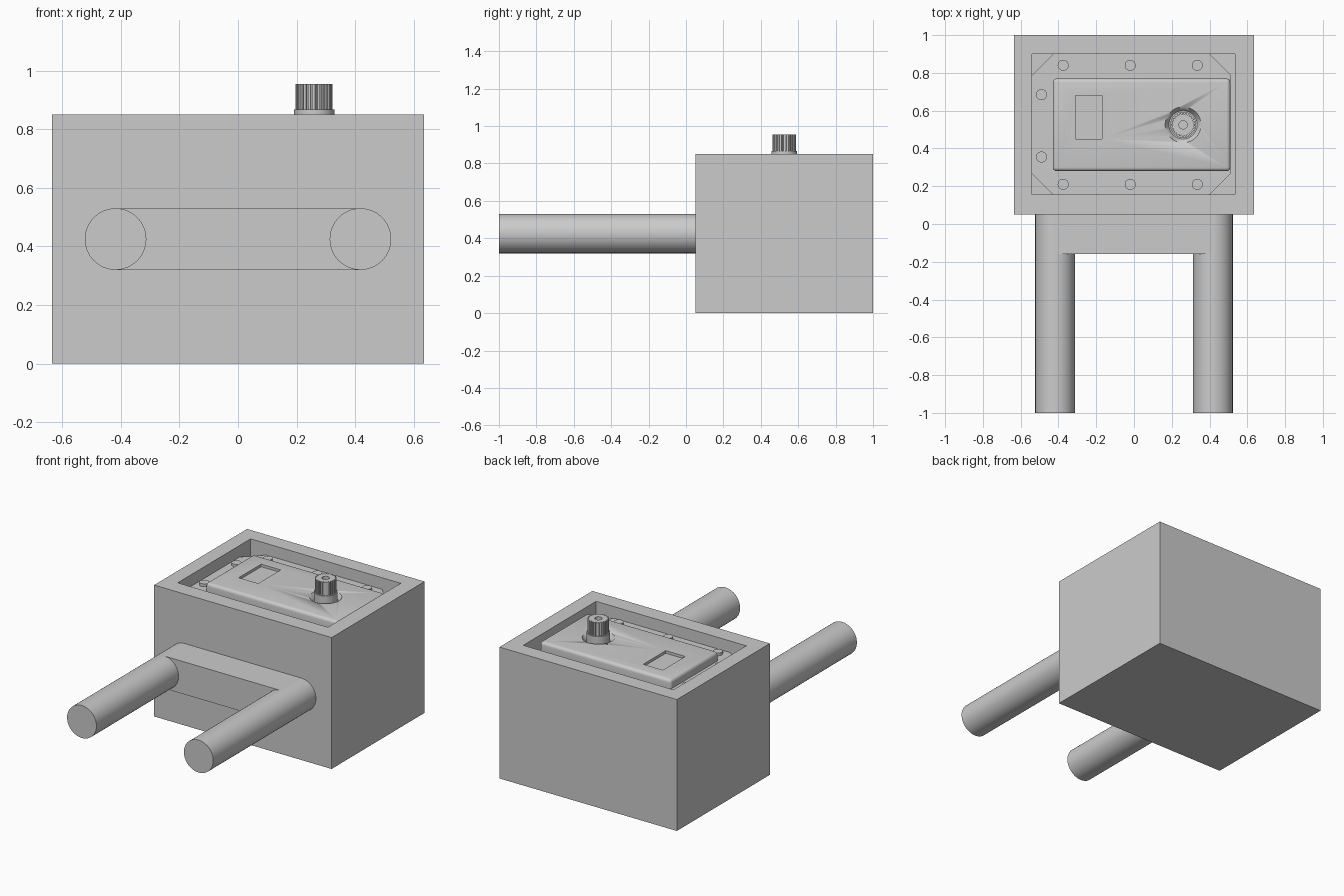
import bpy, bmesh, math
from mathutils import Matrix

if "Cube" in bpy.data.objects:
    bpy.data.objects.remove(bpy.data.objects["Cube"])


def finish(name, bm, smooth=False):
    bmesh.ops.recalc_face_normals(bm, faces=bm.faces[:])
    mesh = bpy.data.meshes.new(name)
    bm.to_mesh(mesh)
    bm.free()
    ob = bpy.data.objects.new(name, mesh)
    bpy.context.collection.objects.link(ob)
    if smooth:
        bpy.context.view_layer.objects.active = ob
        ob.select_set(True)
        bpy.ops.object.shade_smooth_by_angle(angle=math.radians(30))
        ob.select_set(False)
    return ob


def prism(name, pts, z0, z1):
    bm = bmesh.new()
    face = bm.faces.new([bm.verts.new((x, y, z0)) for x, y in pts])
    ext = bmesh.ops.extrude_face_region(bm, geom=[face])
    for v in ext["geom"]:
        if isinstance(v, bmesh.types.BMVert):
            v.co.z = z1
    return finish(name, bm)


def box(name, x0, x1, y0, y1, z0, z1):
    return prism(name, [(x0, y0), (x1, y0), (x1, y1), (x0, y1)], z0, z1)


def cylinder(name, x, y, z0, z1, r0, r1=None, seg=48):
    bm = bmesh.new()
    bmesh.ops.create_cone(bm, cap_ends=True, segments=seg, radius1=r0,
                          radius2=r0 if r1 is None else r1, depth=z1 - z0,
                          matrix=Matrix.Translation((x, y, (z0 + z1) / 2)))
    return finish(name, bm, True)


def cut(ob, cutter):
    mod = ob.modifiers.new("cut", "BOOLEAN")
    mod.operation = "DIFFERENCE"
    mod.solver = "EXACT"
    mod.object = cutter
    cutter.hide_render = True
    cutter.hide_set(True)


# Housing with open top recess
housing = box("housing", -0.635, 0.635, 0.05, 1.0, 0, 0.85)
cut(housing, box("recess_cutter", -0.54, 0.535, 0.155, 0.9, 0.68, 0.95))

# Mounting plate with clipped corners
x0, x1, y0, y1, c = -0.54, 0.512, 0.155, 0.9, 0.112
prism("mounting_plate", [(x0 + c, y0), (x1 - c, y0), (x1, y0 + c), (x1, y1 - c),
                         (x1 - c, y1), (x0 + c, y1), (x0, y1 - c), (x0, y0 + c)], 0.74, 0.775)

# Screws around the plate
spots = [(x, y) for x in (-0.375, -0.02, 0.335) for y in (0.21, 0.84)]
spots += [(-0.49, 0.355), (-0.49, 0.685)]
for i, (x, y) in enumerate(spots):
    cylinder(f"screw_{i}", x, y, 0.765, 0.793, 0.029, seg=24)

# Raised cover with rounded edges, display window and dial dish
cover = box("cover", -0.43, 0.51, 0.28, 0.77, 0.77, 0.832)
bm = bmesh.new()
bm.from_mesh(cover.data)
edges = [e for e in bm.edges if max(v.co.z for v in e.verts) > 0.8]
bmesh.ops.bevel(bm, geom=edges, offset=0.02, segments=4, profile=0.5, affect="EDGES")
bm.to_mesh(cover.data)
bm.free()
cut(cover, box("window_cutter", -0.31, -0.17, 0.45, 0.68, 0.815, 0.9))
KX, KY = 0.26, 0.525
cut(cover, cylinder("dish_cutter", KX, KY, 0.802, 0.842, 0.075, 0.102))
bpy.context.view_layer.objects.active = cover
cover.select_set(True)
bpy.ops.object.shade_smooth_by_angle(angle=math.radians(30))
cover.select_set(False)

# Dial: base flange and fluted grip with a centre hole
cylinder("dial_base", KX, KY, 0.79, 0.868, 0.069)
N = 24
pts = []
for i in range(N):
    for f, r in ((-0.3, 0.063), (0.2, 0.063), (0.3, 0.056), (0.6, 0.056)):
        a = (i + f) * 2 * math.pi / N
        pts.append((KX + r * math.cos(a), KY + r * math.sin(a)))
grip = prism("dial_grip", pts, 0.86, 0.955)
cut(grip, cylinder("dial_hole_cutter", KX, KY, 0.92, 1.0, 0.022, seg=24))

# Handle: two round bars joined by a square cross bar
for side, sx in (("left", -1), ("right", 1)):
    bar = cylinder(f"handle_{side}", 0, 0, -0.525, 0.525, 0.105, seg=64)
    bar.rotation_euler = (math.pi / 2, 0, 0)
    bar.location = (sx * 0.418, -0.475, 0.425)
box("handle_cross_bar", -0.418, 0.418, -0.16, 0.05, 0.32, 0.53)
